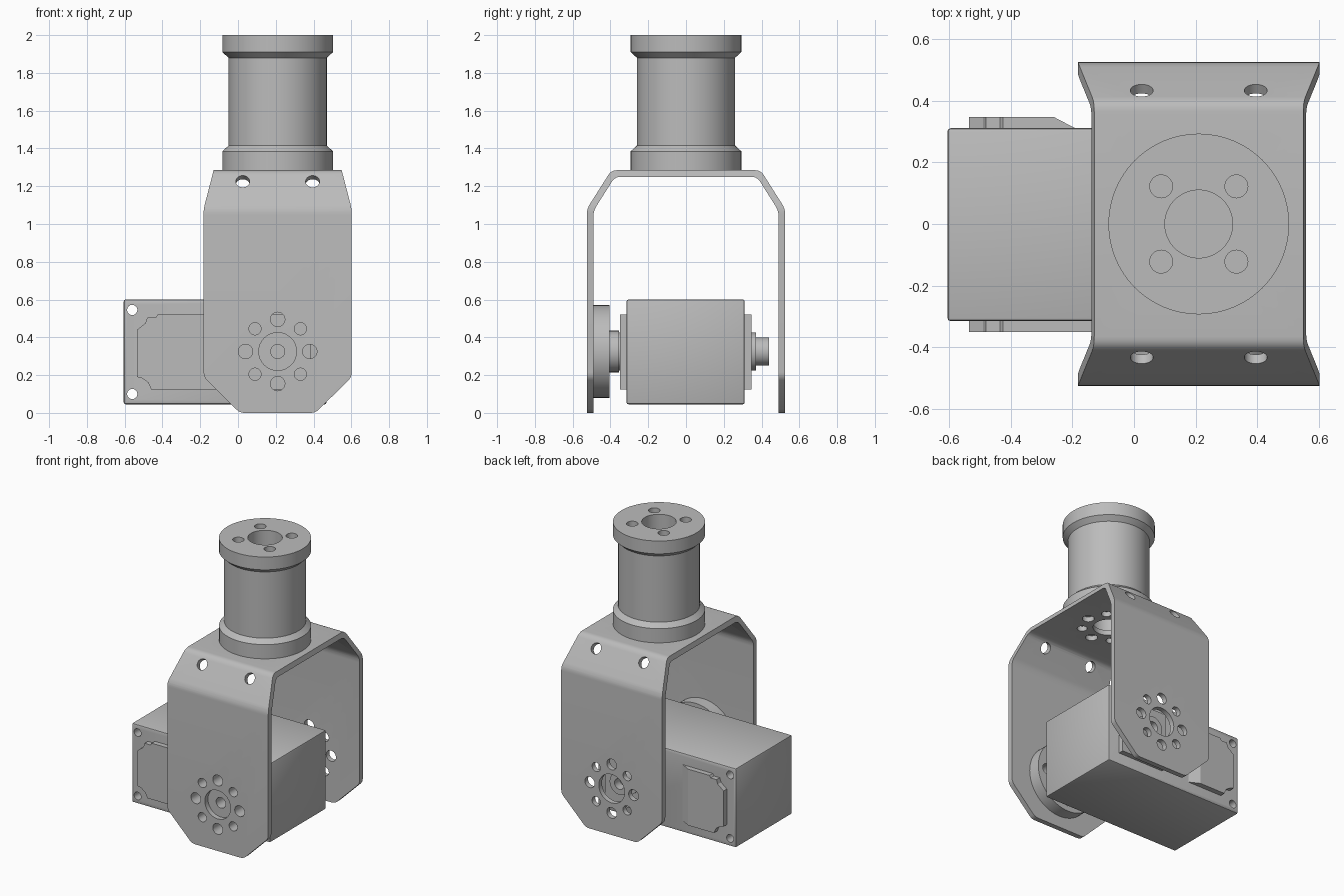
import bpy, bmesh, math
from mathutils import Vector, Matrix

cube = bpy.data.objects.get("Cube")
if cube:
    bpy.data.objects.remove(cube, do_unlink=True)

grey = bpy.data.materials.new("light grey")
grey.use_nodes = True
COLOUR = (0.5, 0.5, 0.5, 1)
grey.diffuse_color = COLOUR
grey.node_tree.nodes["Principled BSDF"].inputs["Base Color"].default_value = COLOUR

CX, HZ = 0.21, 0.325          # shared column / joint centre
PLACE = {"X": lambda a, b, t: (t, a, b),
         "Y": lambda a, b, t: (a, t, b),
         "Z": lambda a, b, t: (a, b, t)}


def finish(name, bm, helper=False):
    bmesh.ops.recalc_face_normals(bm, faces=bm.faces)
    mesh = bpy.data.meshes.new(name)
    bm.to_mesh(mesh)
    bm.free()
    mesh.materials.append(grey)
    ob = bpy.data.objects.new(name, mesh)
    bpy.context.scene.collection.objects.link(ob)
    ob.hide_render = helper
    return ob


def rounded(pts, r, skip=()):
    """Replace each polygon corner by a short curve."""
    out = []
    for i, p in enumerate(pts):
        p = Vector(p)
        if i in skip:
            out.append(p)
            continue
        a = p + (Vector(pts[i - 1]) - p).normalized() * r
        b = p + (Vector(pts[(i + 1) % len(pts)]) - p).normalized() * r
        for k in range(5):
            t = k / 4
            out.append(a * (1 - t) ** 2 + p * 2 * t * (1 - t) + b * t * t)
    return out


def prism(name, pts, axis, lo, hi, helper=False):
    bm = bmesh.new()
    face = bm.faces.new([bm.verts.new(PLACE[axis](p[0], p[1], lo)) for p in pts])
    ext = bmesh.ops.extrude_face_region(bm, geom=[face])
    verts = [v for v in ext["geom"] if isinstance(v, bmesh.types.BMVert)]
    bmesh.ops.translate(bm, verts=verts, vec=Vector(PLACE[axis](0, 0, hi - lo)))
    return finish(name, bm, helper)


def lathe(name, profile, axis, centre):
    """Turn (radius, height) points around a line through centre."""
    bm = bmesh.new()
    vs = [bm.verts.new((r, 0, h)) for r, h in profile]
    edges = [bm.edges.new(e) for e in zip(vs, vs[1:])]
    bmesh.ops.spin(bm, geom=vs + edges, cent=(0, 0, 0), axis=(0, 0, 1),
                   angle=math.tau, steps=64)
    bmesh.ops.remove_doubles(bm, verts=bm.verts, dist=1e-5)
    if axis == "Y":
        bm.transform(Matrix.Rotation(-math.pi / 2, 4, "X"))
    bm.transform(Matrix.Translation(centre))
    return finish(name, bm)


def drills(holes):
    """One cutter from (centre, direction, radius, length) holes."""
    bm = bmesh.new()
    for c, d, r, length in holes:
        rot = Vector(d).to_track_quat("Z", "Y").to_matrix().to_4x4()
        bmesh.ops.create_cone(bm, cap_ends=True, segments=32, radius1=r, radius2=r,
                              depth=length, matrix=Matrix.Translation(c) @ rot)
    return finish("drill_cutter", bm, True)


def boolean(ob, cutter, op="DIFFERENCE"):
    mod = ob.modifiers.new("cut", "BOOLEAN")
    mod.operation, mod.object, mod.solver = op, cutter, "EXACT"
    bpy.context.view_layer.update()
    dg = bpy.context.evaluated_depsgraph_get()
    mesh = bpy.data.meshes.new_from_object(ob.evaluated_get(dg))
    ob.modifiers.clear()
    ob.data = mesh
    bpy.data.objects.remove(cutter, do_unlink=True)


def bolt_ring(place, direction, length):
    """Eight bolt holes, alternating large and small."""
    return [(place(0.17 * math.cos(k * math.pi / 4), 0.17 * math.sin(k * math.pi / 4)),
             direction, 0.032 if k % 2 else 0.038, length) for k in range(8)]


# Bent bracket: folded strip trimmed to the tapered outline
outer = [(0.525, 0), (0.525, 1.08), (0.395, 1.285)]
inner = [(0.376, 1.25), (0.49, 1.07), (0.49, 0)]
mirror = lambda pts: [(-y, z) for y, z in reversed(pts)]
strip = outer + mirror(outer) + mirror(inner) + inner
bracket = prism("bracket", rounded(strip, 0.03, skip=(0, 5, 6, 11)), "X", CX - 0.5, CX + 0.5)
half = [(0.2, 0), (0.392, 0.19), (0.392, 1.08), (0.335, 1.3)]
outline = [(CX + x, z) for x, z in half] + [(CX - x, z) for x, z in reversed(half)]
boolean(bracket, prism("outline_cutter", rounded(outline, 0.025, skip=(3, 4)),
                       "Y", -0.7, 0.7, True), "INTERSECT")
holes = [((CX, 0, 1.27), (0, 0, 1), 0.1, 0.1)]
holes += bolt_ring(lambda a, b: (CX + a, b, 1.27), (0, 0, 1), 0.1)
for s in (-1, 1):
    holes.append(((CX, s * 0.51, HZ), (0, 1, 0), 0.1, 0.12))
    holes += bolt_ring(lambda a, b: (CX + a, s * 0.51, HZ + b), (0, 1, 0), 0.12)
    holes += [((CX + dx, s * 0.425, 1.22), (0, s * 0.844, 0.535), 0.037, 0.12)
              for dx in (-0.185, 0.185)]
boolean(bracket, drills(holes))

# Flanged column
column = lathe("flanged_column", [
    (0, 1.89), (0.11, 1.89), (0.11, 2), (0.293, 2), (0.293, 1.91), (0.26, 1.88),
    (0.26, 1.415), (0.293, 1.385), (0.293, 1.285), (0.11, 1.285), (0.11, 1.385),
    (0, 1.385)], "Z", (CX, 0, 0))
boolean(column, drills([((CX + sx * 0.122, sy * 0.122, 1.96), (0, 0, 1), 0.037, 0.14)
                        for sx in (-1, 1) for sy in (-1, 1)]))

# Motor body with softened edges and corner holes
bm = bmesh.new()
bmesh.ops.create_cube(bm, size=1, matrix=Matrix.Translation((-0.068, -0.002, 0.323))
                      @ Matrix.Diagonal((1.074, 0.625, 0.555, 1)))
bmesh.ops.bevel(bm, geom=list(bm.edges), offset=0.01, segments=2, profile=0.5,
                affect="EDGES")
body = finish("motor_body", bm)
boolean(body, drills([((-0.56, 0, z), (0, 1, 0), 0.027, 0.9) for z in (0.1, 0.545)]))

# Raised panels with notched corners
notched = [(-0.535, 0.19), (-0.51, 0.185), (-0.475, 0.16), (-0.46, 0.125)]
upper = [(-0.425, 0.52), (-0.435, 0.505), (-0.48, 0.505), (-0.49, 0.475), (-0.535, 0.44)]
prism("front_panel", notched + [(0.385, 0.125), (0.385, 0.52)] + upper, "Y", -0.35, -0.31)
back = prism("back_panel", notched + [(-0.18, 0.125), (-0.18, 0.52)] + upper,
             "Y", 0.305, 0.347)
for v in back.data.vertices:           # ramp down towards the joint
    if v.co.x > -0.2 and v.co.y > 0.33:
        v.co.x = -0.26
prism("back_joint_panel", [(0.03, 0.125), (0.385, 0.125), (0.385, 0.52), (0.03, 0.52)],
      "Y", 0.305, 0.347)

# Drive horn on the front side
horn = lathe("drive_horn", [(0, -0.49), (0.245, -0.49), (0.245, -0.405), (0.11, -0.405),
                            (0.11, -0.355), (0.1, -0.355), (0.1, -0.34), (0, -0.34)],
             "Y", (CX, 0, HZ))
boolean(horn, drills(bolt_ring(lambda a, b: (CX + a, -0.45, HZ + b), (0, 1, 0), 0.14)
                     + [((CX, -0.45, HZ), (0, 1, 0), 0.037, 0.16)]))

# Idler shaft on the back side
lathe("idler_shaft", [(0, 0.34), (0.1, 0.34), (0.1, 0.37), (0.075, 0.37), (0.075, 0.44),
                      (0.037, 0.44), (0.037, 0.38), (0, 0.38)], "Y", (CX, 0, HZ))

# Smooth the round walls, keep the edges sharp
bpy.ops.object.select_all(action="DESELECT")
for ob in bpy.context.scene.objects:
    if ob.type == "MESH":
        ob.select_set(True)
        bpy.context.view_layer.objects.active = ob
bpy.ops.object.shade_smooth_by_angle(angle=math.radians(25))
